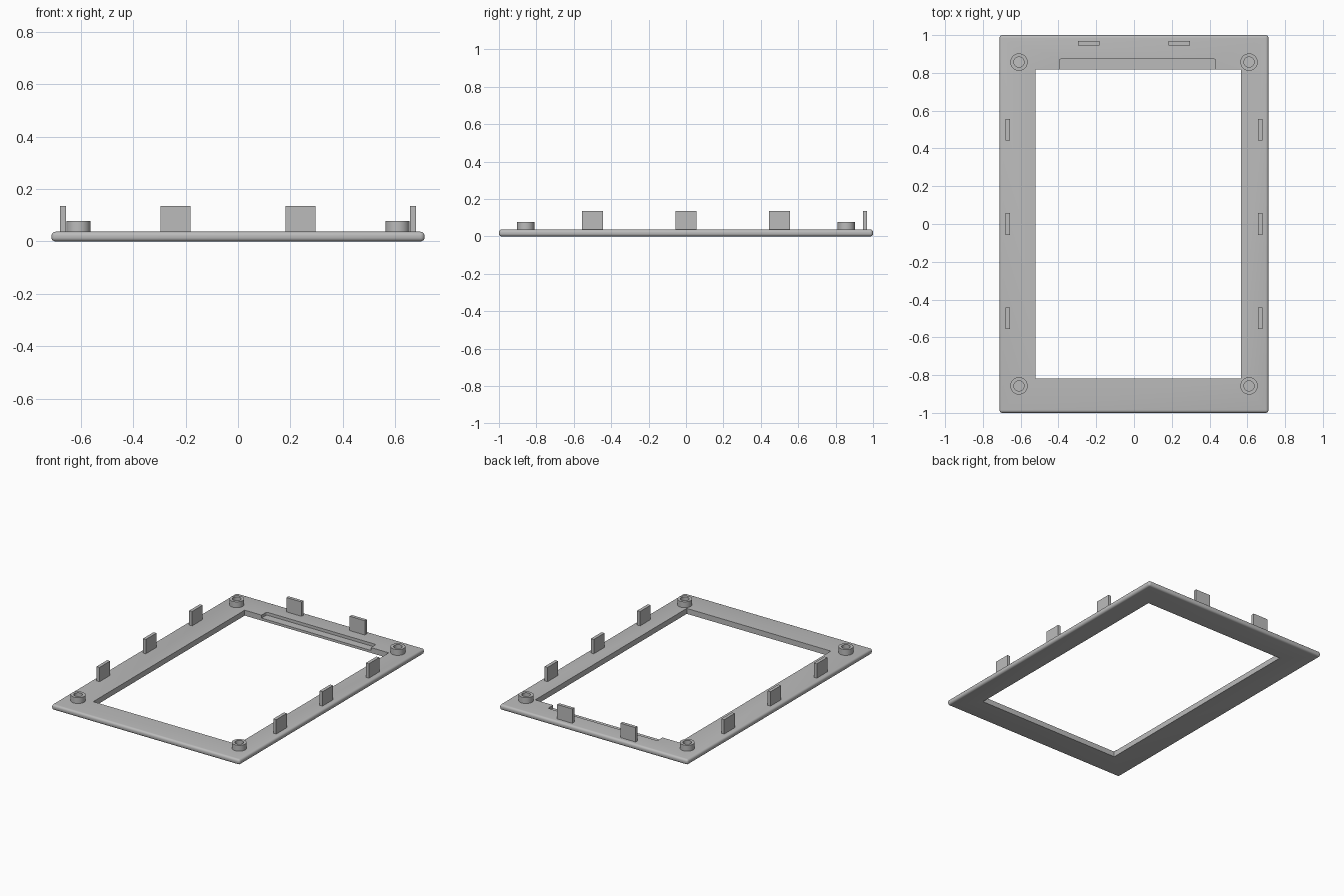
import bpy, bmesh, math
from mathutils import Vector

if "Cube" in bpy.data.objects:
    bpy.data.objects.remove(bpy.data.objects["Cube"], do_unlink=True)

grey = bpy.data.materials.new("plain grey")
grey.use_nodes = True
colour = (0.5, 0.5, 0.5, 1)
grey.diffuse_color = colour
grey.node_tree.nodes["Principled BSDF"].inputs["Base Color"].default_value = colour

TOP = 0.037         # plate thickness
TAB_TOP = 0.135
BOSS_TOP = 0.077


def add_object(name, bm):
    bmesh.ops.recalc_face_normals(bm, faces=bm.faces)
    mesh = bpy.data.meshes.new(name)
    bm.to_mesh(mesh)
    bm.free()
    mesh.materials.append(grey)
    obj = bpy.data.objects.new(name, mesh)
    bpy.context.collection.objects.link(obj)
    return obj


def smooth(obj):
    bpy.ops.object.select_all(action='DESELECT')
    obj.select_set(True)
    bpy.context.view_layer.objects.active = obj
    bpy.ops.object.shade_smooth_by_angle(angle=math.radians(35))


def box(name, low, high, bevel=0, upright_only=False):
    low, high = Vector(low), Vector(high)
    bm = bmesh.new()
    bmesh.ops.create_cube(bm, size=1)
    for v in bm.verts:
        v.co = (low + high) / 2 + v.co * (high - low)
    if bevel:
        edges = [e for e in bm.edges if not upright_only
                 or abs(e.verts[0].co.z - e.verts[1].co.z) > 0.001]
        bmesh.ops.bevel(bm, geom=edges, offset=bevel, segments=5,
                        profile=0.5, affect='EDGES')
    return add_object(name, bm)


def cut(obj, cutter):
    mod = obj.modifiers.new("cut", 'BOOLEAN')
    mod.operation = 'DIFFERENCE'
    mod.solver = 'EXACT'
    mod.object = cutter
    bpy.context.view_layer.objects.active = obj
    bpy.ops.object.modifier_apply(modifier=mod.name)
    bpy.data.objects.remove(cutter, do_unlink=True)


# Rounded plate with an off-centre opening and a shallow recess at the back
frame = box("bezel_frame", (-0.712, -1, 0), (0.712, 1, TOP), bevel=0.015)
cut(frame, box("opening_cutter", (-0.522, -0.818, -0.1), (0.567, 0.818, 0.1)))
cut(frame, box("recess_cutter", (-0.395, 0.75, 0.017), (0.432, 0.873, 0.1),
               bevel=0.008, upright_only=True))
smooth(frame)


# Hollow screw bosses at the corners
def boss(name, x, y, inner=0.027, outer=0.046):
    bm = bmesh.new()
    profile = [(inner, TOP - 0.002), (inner, BOSS_TOP),
               (outer, BOSS_TOP), (outer, TOP - 0.002)]
    verts = [bm.verts.new((x + r, y, z)) for r, z in profile]
    edges = [bm.edges.new(pair) for pair in zip(verts, verts[1:])]
    bmesh.ops.spin(bm, geom=verts + edges, cent=(x, y, 0), axis=(0, 0, 1),
                   angle=math.tau, steps=40, use_merge=True)
    bmesh.ops.remove_doubles(bm, verts=bm.verts, dist=0.0001)
    smooth(add_object(name, bm))


for side, sx in (("left", 1), ("right", -1)):
    for end, sy in (("front", -1), ("back", 1)):
        boss(f"{end}_{side}_boss", sx * 0.609, sy * 0.857)


# Thin upright clip tabs along the sides and back
def tab(name, x, y, half_x, half_y):
    box(name, (x - half_x, y - half_y, TOP - 0.005),
        (x + half_x, y + half_y, TAB_TOP))


for side, sx in (("left", 1), ("right", -1)):
    for place, y in (("front", -0.5), ("middle", 0), ("back", 0.5)):
        tab(f"{side}_{place}_tab", sx * 0.668, y, 0.011, 0.057)
    tab(f"back_{side}_tab", sx * 0.239, 0.957, 0.057, 0.011)
